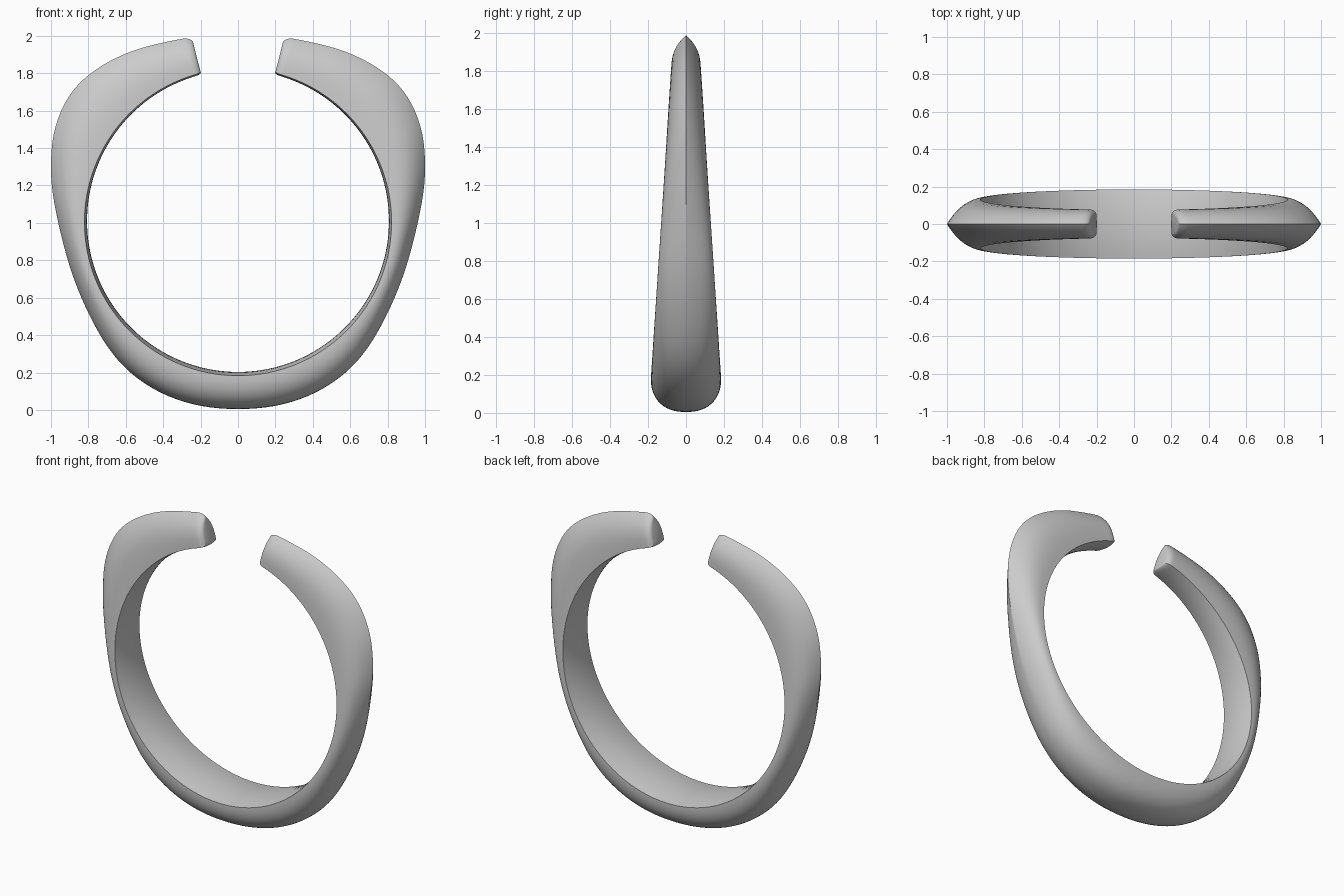
import bpy, bmesh, math

if "Cube" in bpy.data.objects:
    bpy.data.objects.remove(bpy.data.objects["Cube"])

CZ = 1.01                      # centre height of the finger hole
R_IN = 0.807                   # hole radius at mid width
END = math.radians(165.9)      # half sweep, measured from the bottom
FILLET = math.radians(2.8)

# outer silhouette of the right half, (x, z)
OUTER = [(0, 0.005), (0.2, 0.022), (0.4, 0.086), (0.6, 0.222), (0.8, 0.52),
         (0.9, 0.77), (0.96, 1.0), (1.0, 1.3), (0.98, 1.5), (0.9, 1.685),
         (0.8, 1.79), (0.6, 1.905), (0.4, 1.963), (0.28, 1.987), (0.2, 1.998)]
POLAR = [(math.atan2(x, CZ - z), math.hypot(x, z - CZ)) for x, z in OUTER]


def slope(i):
    if i == 0:
        return 0.0
    a, b = POLAR[i - 1], POLAR[min(i + 1, len(POLAR) - 1)]
    return (b[1] - a[1]) / (b[0] - a[0])


def outer_radius(phi):
    phi = min(abs(phi), POLAR[-1][0])
    i = 0
    while i < len(POLAR) - 2 and phi > POLAR[i + 1][0]:
        i += 1
    (a, ra), (b, rb) = POLAR[i], POLAR[i + 1]
    h = b - a
    u = (phi - a) / h
    return (ra * (2*u**3 - 3*u**2 + 1) + rb * (3*u**2 - 2*u**3)
            + h * slope(i) * (u**3 - 2*u**2 + u) + h * slope(i + 1) * (u**3 - u**2))


def smooth_radius(phi):
    offs = [math.radians(d) for d in (-4, -2, 0, 2, 4)]
    return sum(outer_radius(phi + o) * k for o, k in zip(offs, (1, 2, 3, 2, 1))) / 9


def section(phi, inset):
    """D-shaped section that turns from round (bottom) to ridged (ends)."""
    z_in = CZ - R_IN * math.cos(phi)
    w = 0.185 - 0.11 * (z_in - 0.2) / 1.62
    u = min(max((math.degrees(abs(phi)) - 25) / 85, 0), 1)
    u = u * u * (3 - 2 * u)
    a, b = 2.3 + 0.7 * u, 0.43 + 0.57 * u
    dip = 0.02 * w / 0.185
    r_edge = R_IN + dip + inset * 0.3
    r_out = smooth_radius(phi) - inset
    w -= inset
    half = []
    n = 16
    for k in range(n + 1):
        t = math.sin(k / n * math.pi / 2)
        y = w * max(1 - t**a, 0)**b
        half.append((y, r_edge + (r_out - r_edge) * t))
    pts = half + [(-y, r) for y, r in half[-2::-1]]
    # gently domed inner face
    for k in range(1, 8):
        s = -1 + k / 4
        pts.append((w * s, r_edge - dip * (1 - s * s)))
    return [(r * math.sin(phi), y, CZ - r * math.cos(phi)) for y, r in pts]


# stations: filleted end, body, filleted end
cap = [(END - FILLET * (1 - math.sin(q)), 0.03 * (1 - math.cos(q)))
       for q in [math.pi / 2 * k / 6 for k in range(1, 7)]]
N = 150
body = [((END - FILLET) * (2 * i / N - 1), 0) for i in range(N + 1)]
stations = [(-p, d) for p, d in reversed(cap)] + body + cap

bm = bmesh.new()
rings = [[bm.verts.new(c) for c in section(p, d)] for p, d in stations]
m = len(rings[0])
for A, B in zip(rings, rings[1:]):
    for j in range(m):
        bm.faces.new((A[j], A[(j + 1) % m], B[(j + 1) % m], B[j]))
bm.faces.new(rings[0])
bm.faces.new(rings[-1])
bmesh.ops.recalc_face_normals(bm, faces=bm.faces)
mesh = bpy.data.meshes.new("open_band")
bm.to_mesh(mesh)
bm.free()
band = bpy.data.objects.new("open_band", mesh)
bpy.context.collection.objects.link(band)
bpy.context.view_layer.objects.active = band
band.select_set(True)
bpy.ops.object.shade_smooth_by_angle(angle=math.radians(35))
